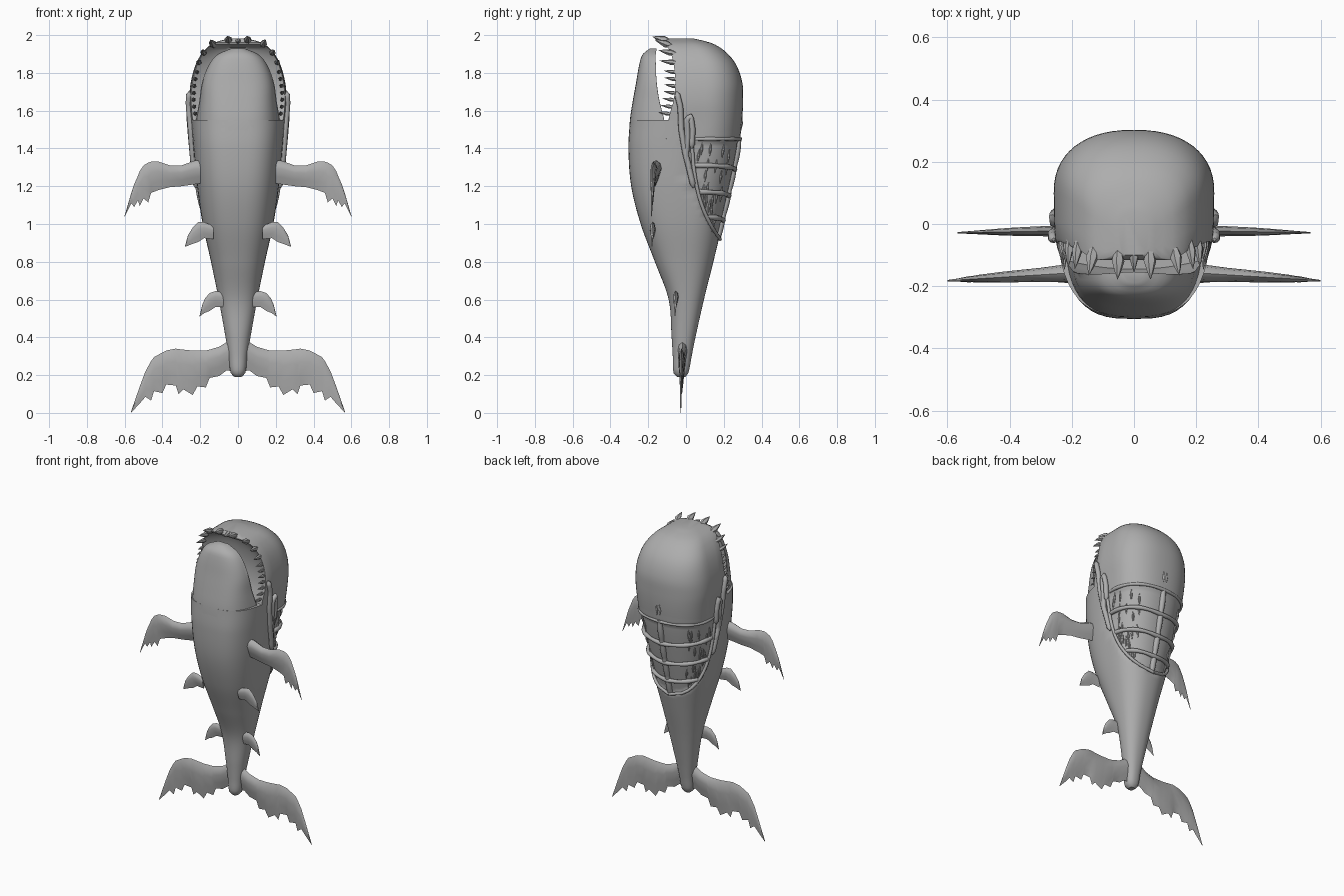
import bpy, bmesh, math, random
from mathutils import Vector

if "Cube" in bpy.data.objects:
    bpy.data.objects.remove(bpy.data.objects["Cube"])

random.seed(4)
skin = bpy.data.materials.new("grey_skin")
skin.diffuse_color = (0.42, 0.42, 0.42, 1)
skin.use_nodes = True
skin.node_tree.nodes["Principled BSDF"].inputs["Base Color"].default_value = skin.diffuse_color

# Section keys: z, half width, front y, widest y, back y, front exponent, mouth cut y
BODY = [(0.19, .018, -.045, -.025, -.005, 2.1, 0), (0.21, .038, -.065, -.025, .012, 2.1, 0),
        (0.30, .05, -.07, -.02, .03, 2.1, 0), (0.40, .066, -.076, -.01, .05, 2.1, 0),
        (0.60, .102, -.092, 0, .095, 2.2, 0), (0.80, .143, -.165, 0, .145, 2.4, 0),
        (1.00, .187, -.24, .01, .193, 2.6, 0), (1.20, .217, -.29, .04, .24, 2.8, 0),
        (1.40, .237, -.305, .08, .28, 3, 0), (1.55, .25, -.297, .10, .297, 3, 0)]
HEAD = [(1.40, .237, -.305, .08, .28, 3, -.12), (1.55, .25, -.297, .10, .297, 3, -.10),
        (1.65, .258, -.30, .10, .302, 3, -.07), (1.75, .25, -.30, .10, .298, 3, -.06),
        (1.85, .222, -.30, .09, .262, 3, -.07), (1.92, .178, -.30, .06, .20, 3, -.09),
        (1.96, .125, -.25, .02, .13, 3, -.115), (1.982, .05, -.11, -.03, .04, 2.5, -.10)]
JAW = [(1.40, .237, -.305, .08, .28, 3, -.10), (1.55, .222, -.297, .02, .2, 3, -.115),
       (1.65, .205, -.282, -.05, .1, 3, -.14), (1.75, .19, -.264, -.10, 0, 2.8, -.155),
       (1.85, .15, -.246, -.13, -.05, 2.6, -.16), (1.90, .105, -.228, -.14, -.08, 2.5, -.16),
       (1.93, .035, -.19, -.15, -.12, 2.3, -.155)]


def at(keys, z):
    """Smoothly interpolated section at height z."""
    i = max(j for j in range(len(keys) - 1) if j == 0 or keys[j][0] <= z)
    a, b = keys[i], keys[i + 1]
    p, q = keys[max(i - 1, 0)], keys[min(i + 2, len(keys) - 1)]
    h = b[0] - a[0]
    t = min(max((z - a[0]) / h, 0), 1)
    out = []
    for k in range(1, 7):
        m0 = (b[k] - p[k]) / (b[0] - p[0]) * h
        m1 = (q[k] - a[k]) / (q[0] - a[0]) * h
        out.append((2*t**3 - 3*t*t + 1)*a[k] + (t**3 - 2*t*t + t)*m0
                   + (3*t*t - 2*t**3)*b[k] + (t**3 - t*t)*m1)
    return out


def finish(name, bm, angle=40):
    bmesh.ops.recalc_face_normals(bm, faces=bm.faces)
    me = bpy.data.meshes.new(name)
    bm.to_mesh(me)
    bm.free()
    ob = bpy.data.objects.new(name, me)
    bpy.context.collection.objects.link(ob)
    me.materials.append(skin)
    bpy.ops.object.select_all(action='DESELECT')
    ob.select_set(True)
    bpy.context.view_layer.objects.active = ob
    bpy.ops.object.shade_smooth_by_angle(angle=math.radians(angle))
    return ob


def skin_rings(bm, rings):
    rows = [[bm.verts.new(p) for p in r] for r in rings]
    n = len(rows[0])
    for a, b in zip(rows, rows[1:]):
        for i in range(n):
            bm.faces.new((a[i], a[(i+1) % n], b[(i+1) % n], b[i]))
    bm.faces.new(rows[0])
    bm.faces.new(rows[-1])


def wound_edge(z):
    """Front boundary (y) of the open patch on the back."""
    t = (1.45 - z) / 0.53
    return .03 + .03*t + .12*t**3


def loft(name, keys, zs, tweak, seg=56):
    rings = []
    for z in zs:
        w, yf, yc, yb, n, cut = at(keys, z)
        ring = []
        for i in range(seg):
            c, s = math.cos(math.tau*i/seg), math.sin(math.tau*i/seg)
            e = 2/n if s < 0 else 2/2.3
            x = w*math.copysign(abs(c)**e, c)
            y = yc + (yb - yc if s > 0 else yc - yf)*math.copysign(abs(s)**e, s)
            ring.append(tweak(x, y, z, w, cut))
        rings.append(ring)
    bm = bmesh.new()
    skin_rings(bm, rings)
    return finish(name, bm)


def body_tweak(x, y, z, w, cut):
    # sunken patch
    if .92 < z < 1.45 and y > wound_edge(z):
        return (x*.94, y - .012, z)
    return (x, y, z)


def head_tweak(x, y, z, w, cut):
    return (x, max(y, cut + .05*(1 - (x/w)**2)*(1.99 - z > .05)) if y < cut else y, z)


def jaw_tweak(x, y, z, w, cut):
    return (x, cut - .03*(1 - (x/w)**2)*(z < 1.9) if y > cut else y, z)


def span(a, b, n):
    return [a + (b - a)*i/n for i in range(n + 1)]


loft("body", BODY, [.19, .197] + span(.21, 1.55, 67), body_tweak)
loft("upper_head", HEAD, span(1.45, 1.92, 20) + [1.935, 1.95, 1.96, 1.97, 1.977, 1.982], head_tweak)
loft("lower_jaw", JAW, span(1.45, 1.87, 18) + [1.885, 1.9, 1.912, 1.922, 1.93], jaw_tweak)


def side_x(y, z):
    """Half width of the skin at a given y and z."""
    w, yf, yc, yb, n, _ = at(BODY if z < 1.5 else HEAD, z)
    d, n = (abs(y - yc)/(yb - yc), 2.3) if y > yc else (abs(y - yc)/(yc - yf), n)
    return w*max(0, 1 - d**n)**(1/n)


def tube(name, pts, r, sides=8, kind='POLY'):
    """Round strand through (x, y, z, radius scale) points."""
    cu = bpy.data.curves.new(name, 'CURVE')
    cu.dimensions = '3D'
    cu.bevel_depth, cu.bevel_resolution, cu.use_fill_caps = r, sides//4, True
    sp = cu.splines.new('POLY')
    sp.points.add(len(pts) - 1)
    for p, q in zip(sp.points, pts):
        p.co, p.radius = (*q[:3], 1), q[3]
    ob = bpy.data.objects.new(name, cu)
    bpy.context.collection.objects.link(ob)
    bpy.ops.object.select_all(action='DESELECT')
    ob.select_set(True)
    bpy.context.view_layer.objects.active = ob
    bpy.ops.object.convert(target='MESH')
    ob = bpy.context.object
    ob.data.materials.clear()
    ob.data.materials.append(skin)
    bpy.ops.object.shade_smooth_by_angle(angle=math.radians(50))


def across(z, sink, drop=0):
    """Points wrapping over the back from one patch edge to the other."""
    w, yf, yc, yb, n, _ = at(BODY, z)
    y0 = wound_edge(z)
    a = math.asin(max(-1, min(1, (y0 - yc)/(yb - yc)))) if y0 > yc else -.15
    pts = []
    for t in span(a, math.pi - a, 28):
        c, s = math.cos(t), math.sin(t)
        x = (w - sink)*math.copysign(abs(c)**.87, c)
        y = yc + (yb - yc - sink)*math.copysign(abs(s)**.87, s)
        pts.append((x, y, z + drop*(1 - abs(c)), 1 + .12*math.sin(9*t)))
    return pts


# Ribs, spine and rim of the open back patch
for z in (1.31, 1.17, 1.04):
    tube("rib", across(z, .006, -.02), .013)
tube("patch_top_rim", across(1.45, .002), .010)
tube("spine", [(0, at(BODY, z)[3] - .008, z, 1 + .25*abs(math.sin(z*24))) for z in span(.92, 1.46, 50)], .015)
for s in (-1, 1):
    tube("patch_rim", [(s*side_x(wound_edge(z), z), wound_edge(z), z, 1) for z in span(.92, 1.45, 24)], .010)
    # sinew strands between the ribs
    for k in range(26):
        z = random.uniform(1.0, 1.40)
        lo = wound_edge(z) + .02
        y = random.uniform(lo, max(lo, at(BODY, z)[3] - .03))
        tube("sinew", [(s*(side_x(y + d*.15, z + d)*.95), y + d*.15 - .008, z + d, 1.1 - abs(d)*25)
                       for d in span(-.035, .035, 4)], .007, 4)
    # cheek strands
    for path in ([(-.05, 1.70), (-.03, 1.62), (-.025, 1.5), (-.005, 1.38), (.02, 1.28), (.045, 1.17)],
                 [(.03, 1.40), (.035, 1.50), (.025, 1.57), (.005, 1.55), (.008, 1.46), (.0, 1.36), (.03, 1.25)]):
        pts = []
        for (ya, za), (yb_, zb) in zip(path, path[1:]):
            for t in span(0, .8, 4):
                y, z = ya + (yb_ - ya)*t, za + (zb - za)*t
                pts.append((s*(side_x(y, z) + .007), y, z, 1))
        for i in (0, -1):
            pts[i] = pts[i][:3] + (.3,)
        tube("cheek_strand", pts, .016)

# Blowhole folds
for s in (-1, 1):
    tube("blowhole", [(s*.012, at(HEAD, z)[3] - .002, z, 1 - abs(z - 1.53)*18) for z in span(1.49, 1.57, 6)], .008)


def fin(name, stations, y0, y1):
    """Lens-section fin; stations are x, upper z, lower z, thickness."""
    chord = [(0, 0), (.12, .75), (.35, 1), (.7, .5), (1, .04), (.7, -.5), (.35, -1), (.12, -.75)]
    x0, x1 = stations[0][0], stations[-1][0]
    for s in (-1, 1):
        bm = bmesh.new()
        skin_rings(bm, [[(s*x, y0 + (y1 - y0)*(x - x0)/(x1 - x0) + th/2*v, zt + (zb - zt)*u)
                         for u, v in chord] for x, zt, zb, th in stations])
        finish(name, bm, 45)


fin("pectoral_fin", [(.17, 1.34, 1.22, .06), (.23, 1.335, 1.21, .055), (.30, 1.31, 1.20, .045), (.36, 1.31, 1.195, .04),
                     (.42, 1.33, 1.18, .035), (.46, 1.33, 1.165, .03), (.475, 1.325, 1.115, .028),
                     (.50, 1.31, 1.135, .025), (.52, 1.28, 1.095, .02), (.53, 1.255, 1.125, .02),
                     (.55, 1.21, 1.09, .015), (.565, 1.165, 1.11, .01), (.60, 1.045, 1.04, .004)], -.155, -.182)
fin("middle_fin", [(.13, .99, .92, .03), (.18, 1.01, .925, .028), (.21, 1.01, .905, .024), (.24, .98, .895, .018),
                   (.265, .94, .885, .01), (.28, .885, .88, .004)], -.175, -.18)
fin("rear_fin", [(.07, .64, .56, .03), (.12, .645, .56, .026), (.15, .635, .54, .022), (.175, .605, .53, .016),
                 (.19, .57, .52, .01), (.203, .515, .51, .004)], -.052, -.058)
fin("tail_fluke", [(.02, .40, .22, .05), (.06, .375, .225, .05), (.10, .35, .195, .045), (.15, .335, .185, .04),
                   (.17, .33, .135, .038), (.215, .33, .14, .036), (.24, .33, .095, .035), (.29, .335, .125, .033),
                   (.315, .338, .10, .03), (.33, .34, .145, .03), (.38, .33, .15, .027), (.40, .32, .105, .025),
                   (.445, .295, .115, .02), (.46, .275, .065, .018), (.49, .22, .085, .014),
                   (.52, .14, .05, .01), (.567, .005, 0, .004)], -.018, -.028)


def tooth(base, tip, r):
    """Spindle-shaped tooth, widest a third of the way along."""
    b, t = Vector(base), Vector(tip)
    d = (t - b).normalized()
    u = d.cross(Vector((.3, .2, 1))).normalized()
    v = d.cross(u)
    bm = bmesh.new()
    skin_rings(bm, [[b.lerp(t, f) + (u*math.cos(a) + v*math.sin(a))*r*g
                     for a in (math.tau*i/6 for i in range(6))] for f, g in ((0, .5), (.4, 1), (.75, .5), (1, .03))])
    finish("tooth", bm, 30)


# Teeth around the upper lip, large in front and small along the cheeks
for s in (-1, 1):
    for x, z, r, tip in ((.05, 1.965, .021, (.053, -.178, 1.992)), (.128, 1.94, .02, (.145, -.165, 1.975)),
                         (.178, 1.90, .017, (.19, -.145, 1.92)), (.205, 1.85, .015, (.212, -.14, 1.865))):
        tooth((s*x, at(HEAD, z)[5] + .035, z), (s*tip[0], *tip[1:]), r)
    for z in span(1.58, 1.80, 6):
        y = at(HEAD, z)[5]
        tooth((s*(side_x(y, z) - .015), y + .02, z), (s*(side_x(y, z) - .02), y - .055, z + .012), .011)
tooth((0, -.07, 1.97), (0, -.155, 1.965), .016)
